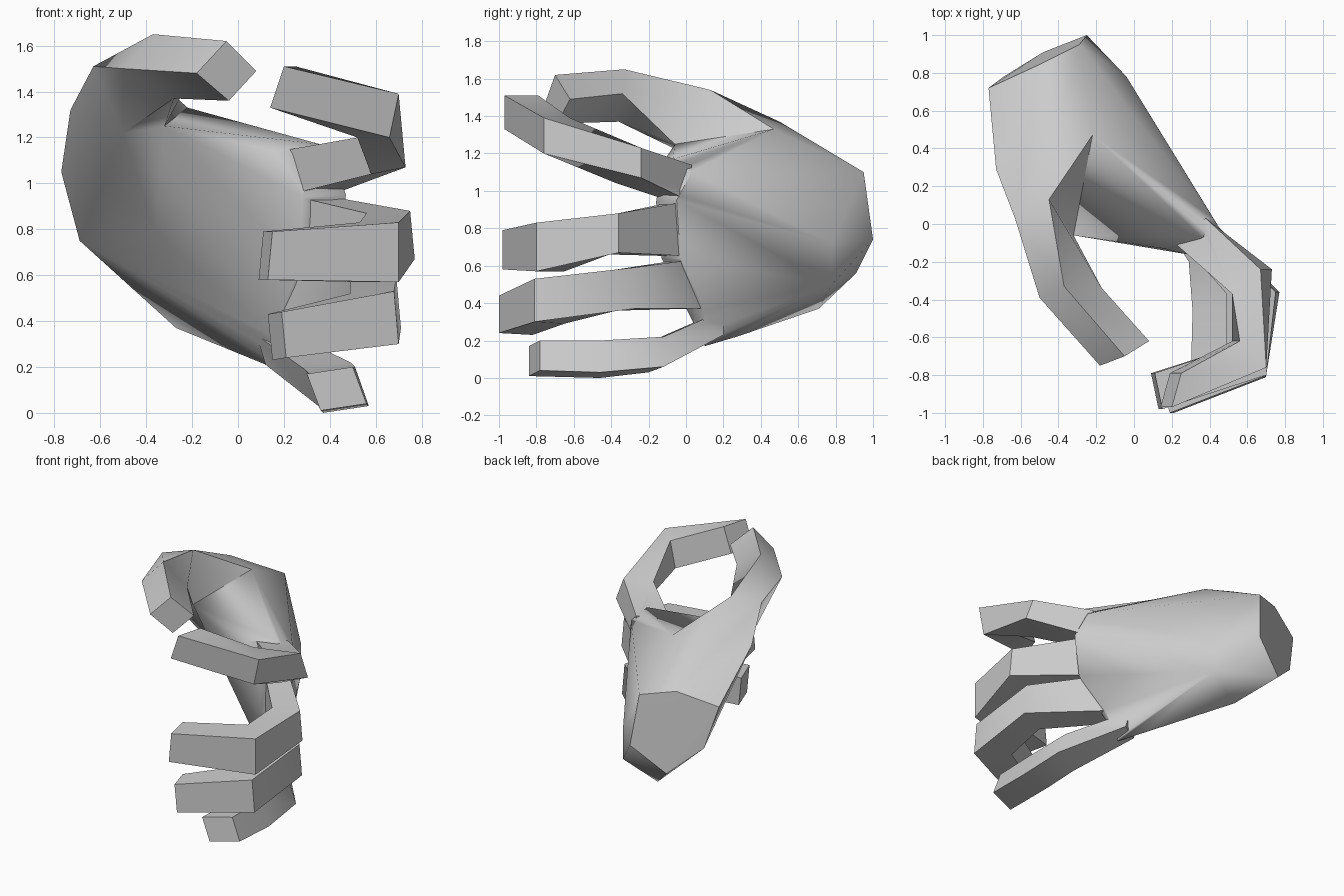
import bpy, bmesh, math
from mathutils import Vector

if "Cube" in bpy.data.objects:
    bpy.data.objects.remove(bpy.data.objects["Cube"])


def make_object(name, bm):
    bmesh.ops.recalc_face_normals(bm, faces=bm.faces[:])
    me = bpy.data.meshes.new(name)
    bm.to_mesh(me)
    bm.free()
    ob = bpy.data.objects.new(name, me)
    bpy.context.collection.objects.link(ob)
    return ob


def hull(name, pts):
    """Convex lump through a few landmark points."""
    bm = bmesh.new()
    for p in pts:
        bm.verts.new(p)
    bmesh.ops.convex_hull(bm, input=bm.verts[:])
    loose = [v for v in bm.verts if not v.link_faces]
    bmesh.ops.delete(bm, geom=loose, context='VERTS')
    return make_object(name, bm)


def loft(name, sections):
    """Four-sided tube through a chain of sections, capped at both ends."""
    bm = bmesh.new()
    rings = [[bm.verts.new(p) for p in s] for s in sections]
    for a, b in zip(rings, rings[1:]):
        for i in range(4):
            j = (i + 1) % 4
            bm.faces.new((a[i], a[j], b[j], b[i]))
    bm.faces.new(rings[0])
    bm.faces.new(rings[-1])
    return make_object(name, bm)


def finger(name, outer, inner, heights, rolls=(0, 0, 0, 0)):
    """Finger from its outer and inner outline in plan; rolls twist the sections."""
    secs = []
    for o, i, (lo, hi), r in zip(outer, inner, heights, rolls):
        up = max(r, 0)
        secs.append([(o[0] + r, o[1], lo + up), (o[0] - r, o[1], hi),
                     (i[0] - r, i[1], hi - up), (i[0] + r, i[1], lo)])
    return loft(name, secs)


# Shared landmarks: flat wrist cut, thumb joint, web between thumb and index finger
wrist = [(-.77, .72, 1.05), (-.51, .84, 1.14), (-.29, .95, 1.10),
         (-.25, 1.0, .74), (-.48, .91, .56), (-.69, .78, .75)]
thumb_base = [(-.63, .03, 1.51), (-.45, .13, 1.54), (-.32, -.06, 1.25), (-.50, -.05, 1.22)]
web_apex = (-.22, .47, 1.33)
heel = (-.36, .29, .78)

# Palm from wrist to knuckle row
palm = hull("hand", wrist + [web_apex, heel, thumb_base[2],
    (-.27, .71, .37), (-.04, .78, .50), (-.04, .78, .72), (.10, .27, .22),
    (.42, .03, 1.10), (.47, -.05, .95), (.45, -.03, .64), (.33, .10, .36),
    (.36, -.07, 1.17), (.16, -.13, 1.14), (.28, -.16, .94), (.27, -.13, .64),
    (.15, .02, .34), (.22, .10, .17)])

parts = [
    # Thumb root and thumb
    hull("thumb_root", wrist[:3] + [wrist[5], web_apex, heel,
                                    (-.73, .29, 1.32), (-.41, .50, 1.37)] + thumb_base),
    loft("thumb", [
        thumb_base,
        [(-.50, -.39, 1.50), (-.37, -.33, 1.65), (-.17, -.34, 1.52), (-.28, -.36, 1.37)],
        [(-.18, -.75, 1.48), (-.05, -.70, 1.62), (.08, -.62, 1.49), (-.04, -.69, 1.36)]]),
    # Curled fingers
    finger("index_finger",
           [(.38, .03), (.70, -.24), (.68, -.76), (.17, -.97)],
           [(.18, -.07), (.55, -.37), (.54, -.62), (.22, -.79)],
           [(.94, 1.14), (1.04, 1.23), (1.20, 1.39), (1.33, 1.51)], (0, .03, -.02, -.03)),
    finger("middle_finger",
           [(.36, .04), (.76, -.36), (.70, -.80), (.14, -.98)],
           [(.22, -.03), (.57, -.41), (.53, -.65), (.10, -.79)],
           [(.65, .95), (.66, .88), (.57, .83), (.58, .79)], (0, .01, 0, -.01)),
    finger("ring_finger",
           [(.32, .09), (.70, -.28), (.69, -.81), (.20, -1.0)],
           [(.15, .02), (.50, -.37), (.50, -.65), (.14, -.82)],
           [(.37, .64), (.36, .59), (.29, .53), (.23, .44)], (0, .01, .01, .01)),
    finger("little_finger",
           [(.22, .20), (.52, -.12), (.54, -.46), (.53, -.78)],
           [(.10, .14), (.32, -.20), (.34, -.46), (.33, -.84)],
           [(.21, .36), (.03, .22), (0, .20), (.01, .20)], (.02, .03, .03, .03)),
]

# Merge everything into a single skin
bpy.context.view_layer.objects.active = palm
for p in parts:
    m = palm.modifiers.new(p.name, 'BOOLEAN')
    m.operation = 'UNION'
    m.solver = 'EXACT'
    m.object = p
    bpy.ops.object.modifier_apply(modifier=m.name)
    bpy.data.objects.remove(p)

# Smooth skin, with a crisp rim around the flat wrist cut
bpy.ops.object.select_all(action='DESELECT')
palm.select_set(True)
bpy.ops.object.shade_smooth_by_angle(angle=math.radians(50))
cut = Vector((-.085, .175, .015)).normalized()
bm = bmesh.new()
bm.from_mesh(palm.data)
bm.normal_update()
for e in bm.edges:
    flat = [f.normal.dot(cut) > .95 for f in e.link_faces]
    if any(flat) and not all(flat):
        e.smooth = False
bm.to_mesh(palm.data)
bm.free()
